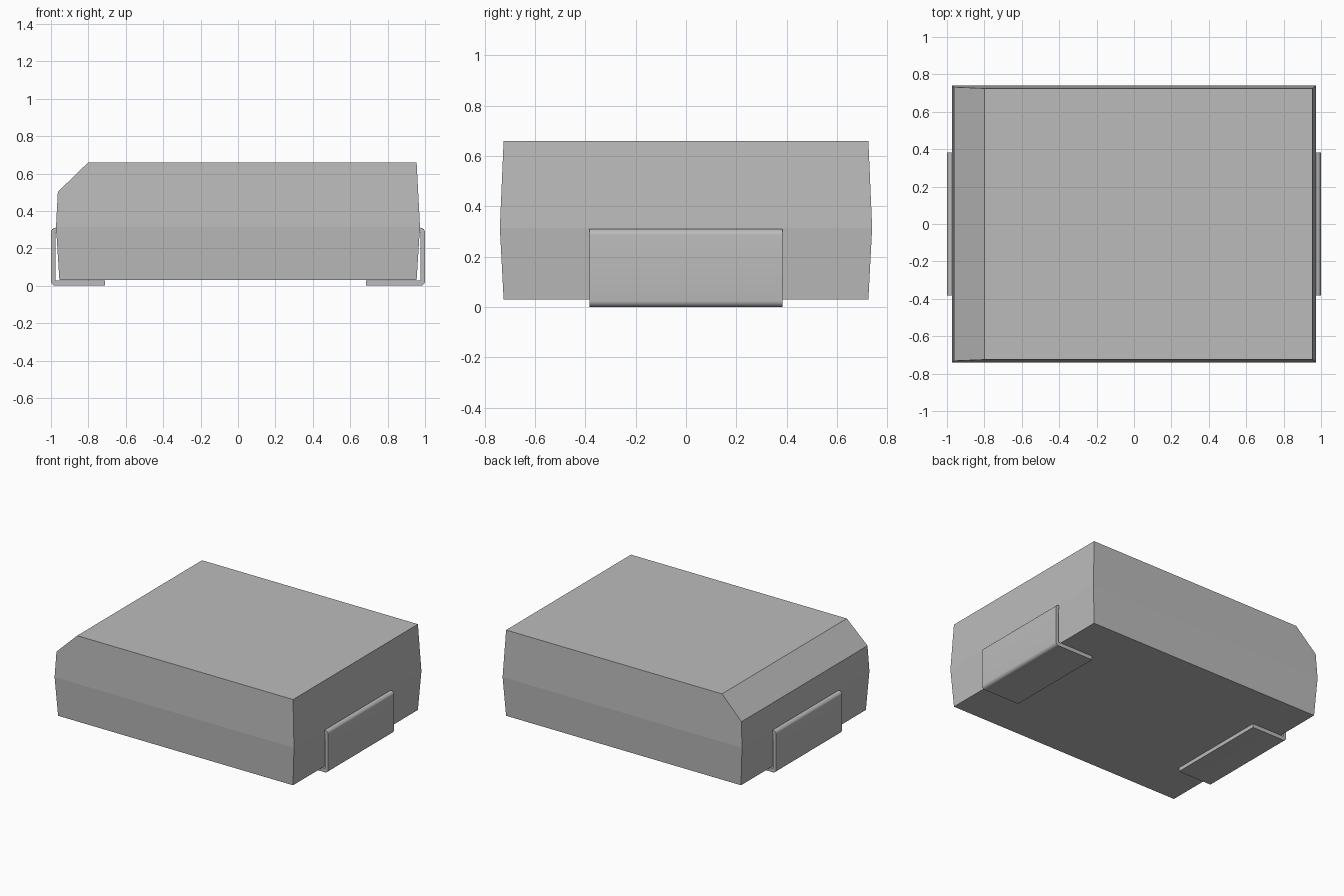
import bpy, bmesh, math
from mathutils import Vector

cube = bpy.data.objects.get("Cube")
if cube:
    bpy.data.objects.remove(cube, do_unlink=True)


def make_material(name, colour):
    mat = bpy.data.materials.new(name)
    mat.use_nodes = True
    mat.diffuse_color = colour
    mat.node_tree.nodes["Principled BSDF"].inputs["Base Color"].default_value = colour
    return mat


grey = make_material("mid grey", (0.5, 0.5, 0.5, 1))


def finish(bm, name):
    bmesh.ops.recalc_face_normals(bm, faces=bm.faces)
    mesh = bpy.data.meshes.new(name)
    bm.to_mesh(mesh)
    bm.free()
    mesh.materials.append(grey)
    obj = bpy.data.objects.new(name, mesh)
    bpy.context.collection.objects.link(obj)
    return obj


# Moulded body: three stacked rectangles, widest at the waist
bm = bmesh.new()
rings = []
for hx, hy, z in ((0.955, 0.725, 0.03), (0.973, 0.74, 0.315), (0.955, 0.725, 0.66)):
    rings.append([bm.verts.new((sx * hx, sy * hy, z))
                  for sx, sy in ((-1, -1), (1, -1), (1, 1), (-1, 1))])
for low, high in zip(rings, rings[1:]):
    for i in range(4):
        j = (i + 1) % 4
        bm.faces.new((low[i], low[j], high[j], high[i]))
bm.faces.new(rings[0])
bm.faces.new(rings[-1])

# Slanted cut along the top right edge
start, end = Vector((-0.965, 0, 0.50)), Vector((-0.80, 0, 0.66))
slope = end - start
cut = bmesh.ops.bisect_plane(bm, geom=bm.verts[:] + bm.edges[:] + bm.faces[:],
                             plane_co=start, plane_no=(-slope.z, 0, slope.x),
                             clear_outer=True)
rim = [e for e in cut["geom_cut"] if isinstance(e, bmesh.types.BMEdge)]
bmesh.ops.contextual_create(bm, geom=rim)
finish(bm, "body")


# Bent metal terminals: a folded strip profile swept across the width
def arc(cx, cz, radius, first, steps=6):
    angles = [math.radians(first - 90 * i / steps) for i in range(steps + 1)]
    return [(cx + radius * math.cos(a), cz + radius * math.sin(a)) for a in angles]


def terminal(name, side, foot_end):
    thick, radius, top, half = 0.025, 0.025, 0.31, 0.383
    inner = 1 - thick
    profile = [(0.94, top)]
    profile += arc(1 - radius, top - radius, radius, 90)
    profile += arc(1 - radius, radius, radius, 0)
    profile += [(foot_end, 0), (foot_end, 0.028), (inner, 0.028),
                (inner, top - thick), (0.94, top - thick)]
    bm = bmesh.new()
    face = bm.faces.new([bm.verts.new((side * x, -half, z)) for x, z in profile])
    swept = bmesh.ops.extrude_face_region(bm, geom=[face])
    moved = [v for v in swept["geom"] if isinstance(v, bmesh.types.BMVert)]
    bmesh.ops.translate(bm, verts=moved, vec=(0, 2 * half, 0))
    obj = finish(bm, name)
    bpy.ops.object.select_all(action="DESELECT")
    obj.select_set(True)
    bpy.context.view_layer.objects.active = obj
    bpy.ops.object.shade_smooth_by_angle(angle=math.radians(30))


terminal("left_terminal", 1, 0.685)
terminal("right_terminal", -1, 0.712)
